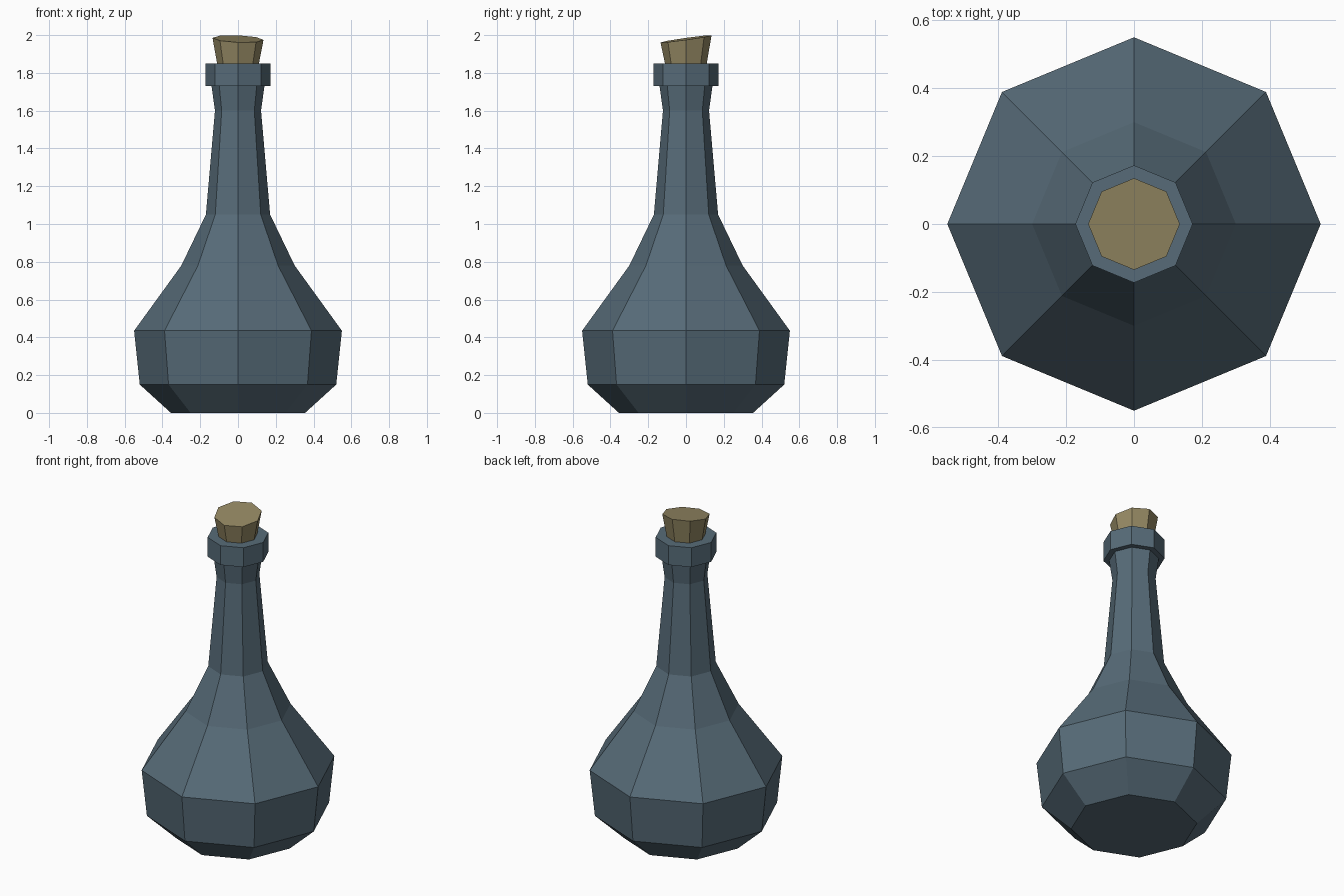
import bpy, bmesh, math

if "Cube" in bpy.data.objects:
    bpy.data.objects.remove(bpy.data.objects["Cube"])

SIDES = 8


def material(name, rgb):
    m = bpy.data.materials.new(name)
    m.diffuse_color = (*rgb, 1.0)
    m.use_nodes = True
    m.node_tree.nodes["Principled BSDF"].inputs["Base Color"].default_value = m.diffuse_color
    return m


def lathe(name, profile, mat, tilt=(0.0, 0.0)):
    """Faceted solid from (radius, z) rings; tilt slopes the top ring in x and y."""
    bm = bmesh.new()
    rings = []
    for k, (r, z) in enumerate(profile):
        ring = []
        for i in range(SIDES):
            a = math.tau * i / SIDES
            x, y = r * math.cos(a), r * math.sin(a)
            top = k == len(profile) - 1
            dz = tilt[0] * x + tilt[1] * y if top else 0.0
            ring.append(bm.verts.new((x, y, z + dz)))
        rings.append(ring)
    for lo, hi in zip(rings, rings[1:]):
        for i in range(SIDES):
            j = (i + 1) % SIDES
            bm.faces.new((lo[i], lo[j], hi[j], hi[i]))
    bm.faces.new(rings[0][::-1])
    bm.faces.new(rings[-1])
    mesh = bpy.data.meshes.new(name)
    bm.to_mesh(mesh)
    bm.free()
    mesh.materials.append(mat)
    ob = bpy.data.objects.new(name, mesh)
    bpy.context.collection.objects.link(ob)
    return ob


glass = material("dark blue grey glass", (0.095, 0.148, 0.188))
cork = material("tan cork", (0.30, 0.25, 0.127))

# Bottle: base, belly, shoulder, neck and collar in one profile
lathe("bottle", [(0.355, 0.0), (0.52, 0.15), (0.55, 0.435), (0.30, 0.78),
                 (0.17, 1.05), (0.122, 1.60), (0.14, 1.73),
                 (0.173, 1.73), (0.173, 1.85)], glass)

# Stopper: tapered, with a slanted top, pushed slightly into the collar
lathe("stopper", [(0.105, 1.82), (0.135, 1.98)], cork, tilt=(-0.04, 0.14))
